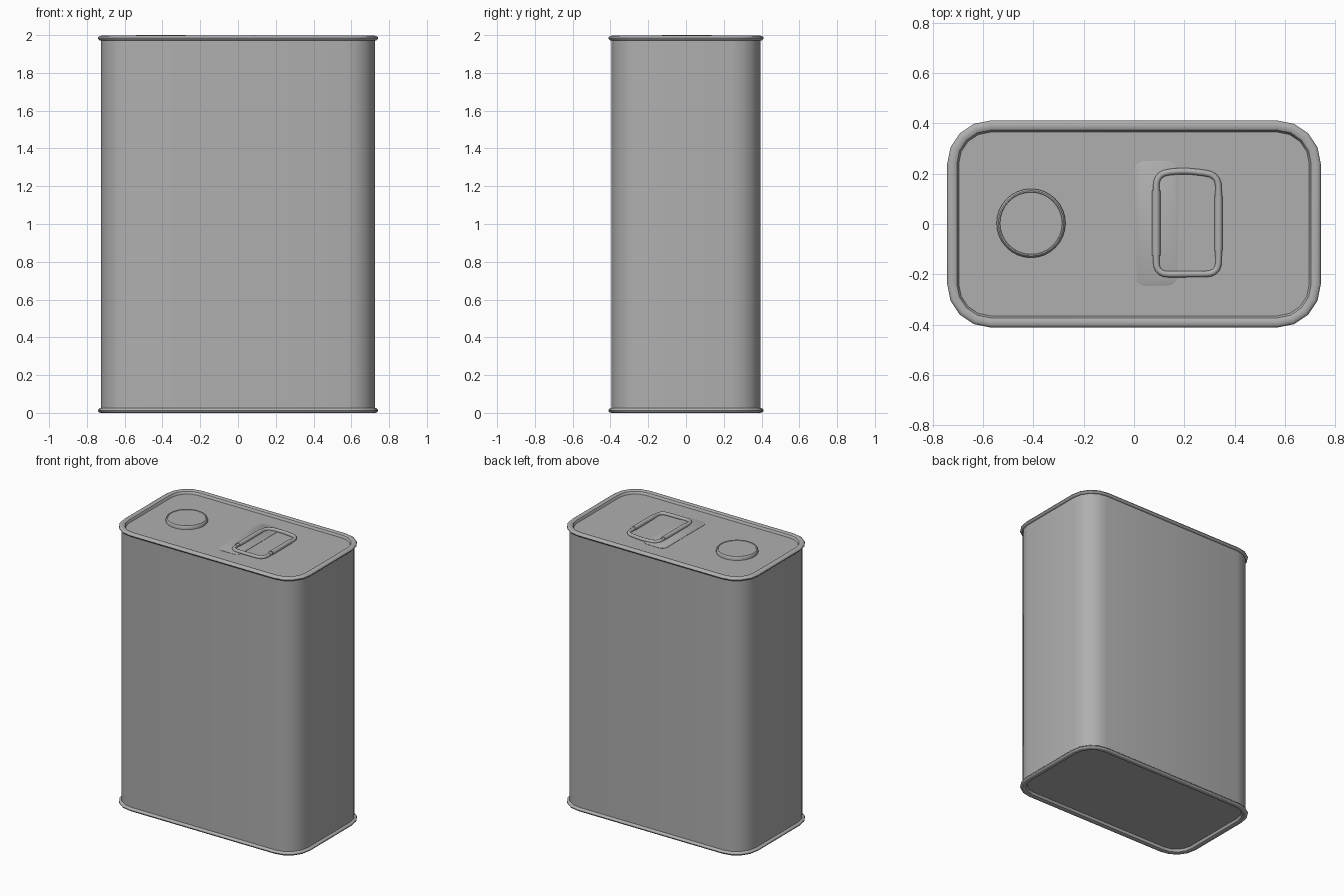
import bpy, bmesh
from math import sin, cos, pi
from mathutils import Vector

if "Cube" in bpy.data.objects:
    bpy.data.objects.remove(bpy.data.objects["Cube"])

LID = 1.975

steel = bpy.data.materials.new("dark_grey_steel")
steel.diffuse_color = (0.43, 0.43, 0.43, 1)
steel.use_nodes = True
steel.node_tree.nodes["Principled BSDF"].inputs["Base Color"].default_value = steel.diffuse_color


def rounded_rect(hx, hy, r, z, seg=4, cx=0, cy=0):
    pts = []
    for i, (sx, sy) in enumerate([(1, 1), (-1, 1), (-1, -1), (1, -1)]):
        for k in range(seg + 1):
            a = (i + k / seg) * pi / 2
            pts.append((cx + sx * (hx - r) + r * cos(a), cy + sy * (hy - r) + r * sin(a), z))
    return pts


def circle(r, z, n=32, cx=0, cy=0):
    return [(cx + r * cos(2 * pi * i / n), cy + r * sin(2 * pi * i / n), z) for i in range(n)]


def loft(name, rings, angle=0.6):
    """Skin a stack of matching rings and close both ends."""
    bm = bmesh.new()
    loops = [[bm.verts.new(p) for p in ring] for ring in rings]
    n = len(loops[0])
    for a, b in zip(loops, loops[1:]):
        for i in range(n):
            j = (i + 1) % n
            bm.faces.new((a[i], a[j], b[j], b[i]))
    bm.faces.new(loops[0][::-1])
    bm.faces.new(loops[-1])
    bmesh.ops.recalc_face_normals(bm, faces=bm.faces)
    me = bpy.data.meshes.new(name)
    bm.to_mesh(me)
    bm.free()
    me.materials.append(steel)
    ob = bpy.data.objects.new(name, me)
    bpy.context.collection.objects.link(ob)
    bpy.ops.object.select_all(action='DESELECT')
    ob.select_set(True)
    bpy.context.view_layer.objects.active = ob
    bpy.ops.object.shade_smooth_by_angle(angle=angle)


def rod(name, x, y0, y1, z, r):
    """Straight round rod along y."""
    loft(name, [[(x + px, y, z + py) for px, py, _ in circle(r, 0, 12)] for y in (y0, y1)])


def round_corners(corners, r, seg=5):
    """Replace each corner of a closed path with a small curve."""
    out = []
    vs = [Vector(c) for c in corners]
    for i, c in enumerate(vs):
        a = c + (vs[i - 1] - c).normalized() * r
        b = c + (vs[(i + 1) % len(vs)] - c).normalized() * r
        for k in range(seg + 1):
            t = k / seg
            out.append(a * (1 - t) ** 2 + c * 2 * t * (1 - t) + b * t * t)
    return out


def wire_part(name, path, r):
    """Open round wire swept along a nearly flat path."""
    up = Vector((0, 0, 1))
    rings = []
    for i, p in enumerate(path):
        t = path[min(i + 1, len(path) - 1)] - path[max(i - 1, 0)]
        side = t.cross(up).normalized()
        rings.append([p + side * cx + up * cy for cx, cy, _ in circle(r, 0, 12)])
    loft(name, rings, 0.7)


# can body with rolled rims and recessed ends: (outward offset, height)
rim = [(-0.029, 2 - LID - 0.003), (-0.025, 0.012), (-0.021, 0.005), (-0.012, 0.001), (-0.002, 0.0),
       (0.008, 0.002), (0.014, 0.006), (0.017, 0.013), (0.014, 0.020), (0.007, 0.025), (0.0, 0.026)]
profile = rim + [(o, 1.997 - z) for o, z in reversed(rim)]
loft("can_body", [rounded_rect(0.725 + o, 0.394 + o, 0.155 + o, z) for o, z in profile])

# screw cap with a chamfered outer ring
cap = [(0.137, LID - 0.004), (0.137, 1.988), (0.134, 1.996), (0.130, 2.0), (0.125, 2.0),
       (0.123, 1.997), (0.121, 1.997)]
loft("cap", [circle(r, z, cx=-0.409, cy=0.003) for r, z in cap])

# handle mounting plate
plate = [(0, LID - 0.006), (0, LID + 0.002), (-0.002, LID + 0.003)]
loft("handle_plate", [rounded_rect(0.086 + o, 0.247 + o, 0.04 + o, z, 5, 0.087, 0.003) for o, z in plate])

# wire handle, folded flat: closed loop ends hidden inside the hinge sleeve
ZW = 1.981
wire = round_corners([(0.088, -0.2, ZW), (0.336, -0.198, ZW), (0.336, 0.195, ZW),
                      (0.2, 0.213, ZW), (0.088, 0.2, ZW)], 0.05)
start = Vector((0.088, 0, ZW))
wire_part("handle_wire", [start] + wire + [start], 0.0125)

# hinge sleeve and grip sleeve, each with a narrow collar at both ends
for name, x, lo, hi in (("hinge", 0.088, -0.125, 0.133), ("grip", 0.336, -0.105, 0.112)):
    rod(name + "_sleeve", x, lo, hi, 1.983, 0.0165)
    for y0, y1 in ((lo - 0.025, lo), (hi, hi + 0.02)):
        rod(name + "_collar", x, y0, y1, 1.982, 0.0135)
